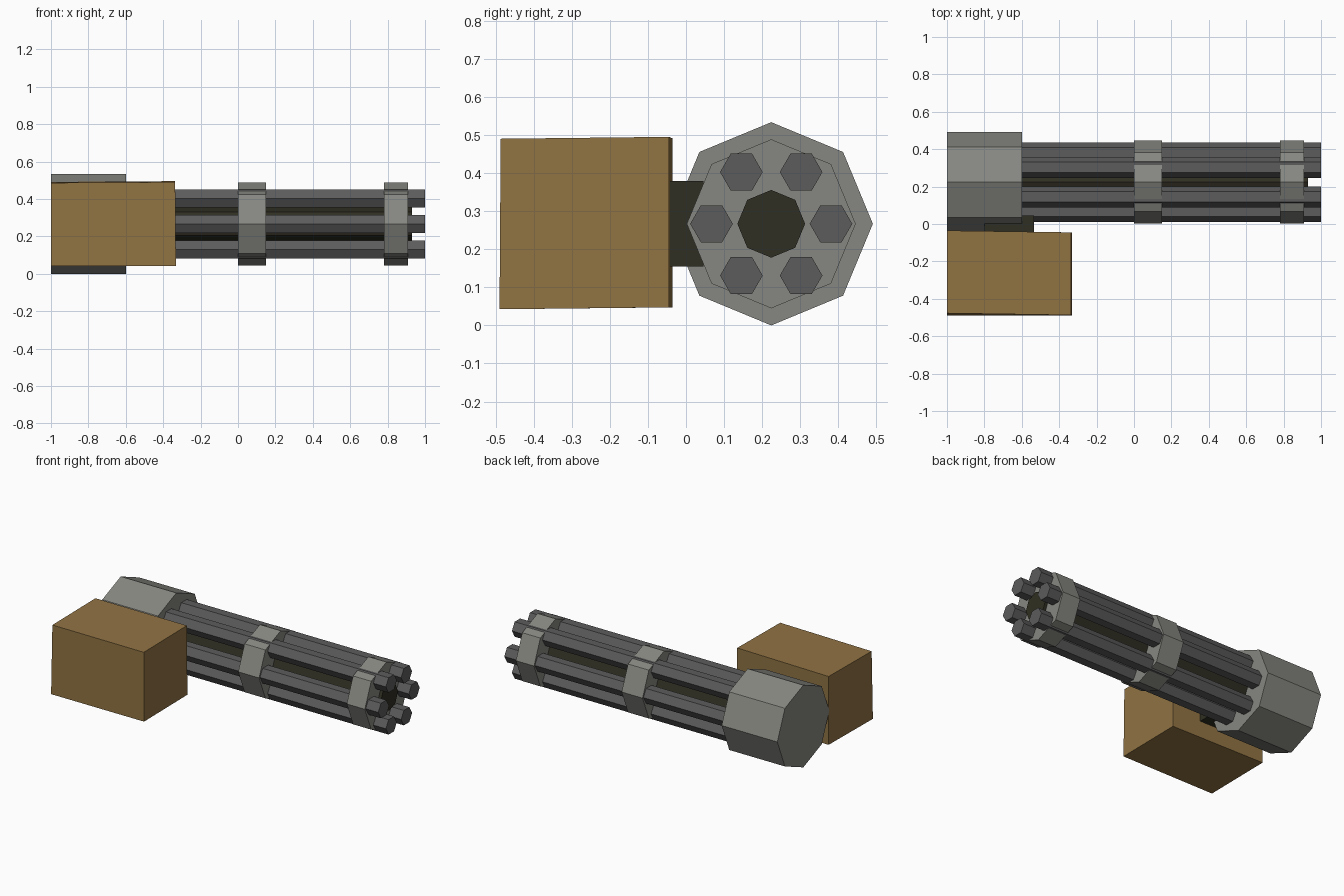
import bpy, bmesh, math
from mathutils import Matrix, Vector

if "Cube" in bpy.data.objects:
    bpy.data.objects.remove(bpy.data.objects["Cube"])

AXIS_Y, AXIS_Z = 0.224, 0.267


def material(name, color):
    m = bpy.data.materials.new(name)
    m.diffuse_color = (*color, 1)
    m.use_nodes = True
    m.node_tree.nodes["Principled BSDF"].inputs["Base Color"].default_value = m.diffuse_color
    return m


LIGHT = material("light_steel", (0.24, 0.24, 0.22))
GUNMETAL = material("gunmetal", (0.107, 0.107, 0.108))
DARK = material("dark_olive", (0.03, 0.028, 0.016))
TAN = material("tan_box", (0.28, 0.17, 0.056))


def finish(name, bm, mat):
    bmesh.ops.recalc_face_normals(bm, faces=bm.faces[:])
    mesh = bpy.data.meshes.new(name)
    bm.to_mesh(mesh)
    bm.free()
    mesh.materials.append(mat)
    obj = bpy.data.objects.new(name, mesh)
    bpy.context.collection.objects.link(obj)
    return obj


def prism(name, sides, radius, x0, x1, mat, y=AXIS_Y, z=AXIS_Z):
    """Regular prism along x with a vertex pointing to +y."""
    bm = bmesh.new()
    ring = [(y + radius * math.cos(math.tau * i / sides),
             z + radius * math.sin(math.tau * i / sides)) for i in range(sides)]
    a = [bm.verts.new((x0, *p)) for p in ring]
    b = [bm.verts.new((x1, *p)) for p in ring]
    bm.faces.new(a)
    bm.faces.new(b)
    for i in range(sides):
        j = (i + 1) % sides
        bm.faces.new((a[i], a[j], b[j], b[i]))
    return finish(name, bm, mat)


def block(name, lo, hi, mat, warp=None):
    """Box between two corners, optionally warped by a function."""
    bm = bmesh.new()
    bmesh.ops.create_cube(bm, size=1)
    for v in bm.verts:
        s = v.co.copy()
        v.co = Vector([lo[k] if s[k] < 0 else hi[k] for k in range(3)])
        if warp:
            v.co += Vector(warp(*s))
    return finish(name, bm, mat)


# Motor housing and the two barrel clamps
prism("motor_housing", 8, 0.267, -1.0, -0.6, LIGHT)
prism("middle_clamp", 8, 0.222, 0.0, 0.15, LIGHT)
prism("muzzle_clamp", 8, 0.222, 0.78, 0.91, LIGHT)

# Central spindle
prism("spindle", 8, 0.089, -0.62, 0.93, DARK)

# Six barrels around the spindle
for i in range(6):
    t = math.tau * i / 6
    prism(f"barrel_{i + 1}", 6, 0.056, -0.62, 1.0, GUNMETAL,
          AXIS_Y + 0.157 * math.cos(t), AXIS_Z + 0.157 * math.sin(t))

# Feed connector between housing and box
block("feed_connector", (-0.80, -0.06, 0.155), (-0.535, 0.046, 0.38), DARK)


# Ammunition box, slightly crooked
def crooked(x, y, z):
    dx = -0.004 if z > 0 else 0.0
    dy = -0.010 * (x + 0.5) if z > 0 or y > 0 else -0.003
    if y < 0 and z > 0:
        dy += 0.010
    dz = 0.005 * y + (0.004 * x if z > 0 else 0.0)
    return (dx if x > 0 else 0.0, dy, dz)


block("ammo_box", (-1.0, -0.487, 0.045), (-0.332, -0.035, 0.491), TAN, crooked)
